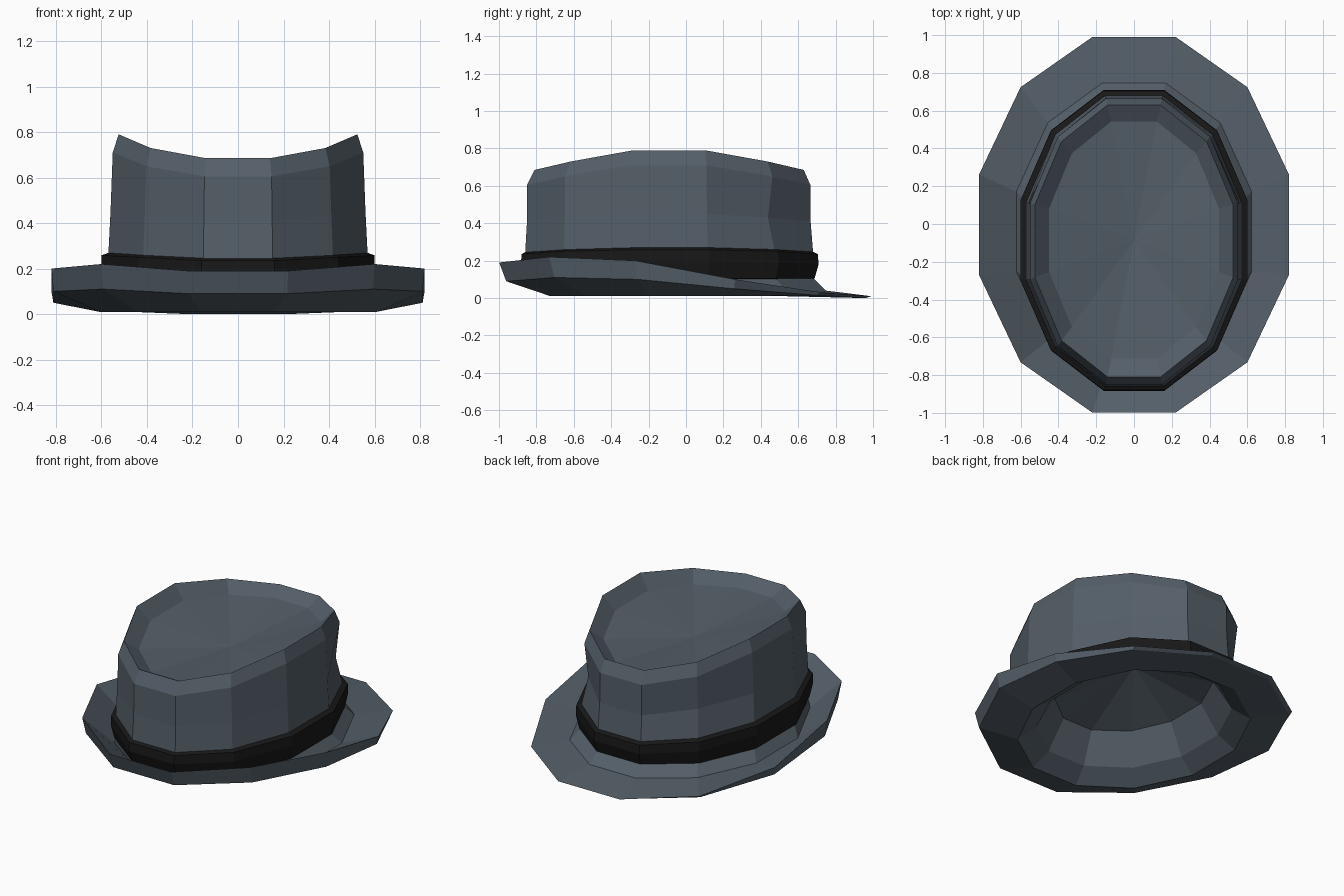
import bpy, bmesh, math

if "Cube" in bpy.data.objects:
    bpy.data.objects.remove(bpy.data.objects["Cube"])

SIDES = 12


def material(name, rgb):
    m = bpy.data.materials.new(name)
    m.diffuse_color = (*rgb, 1)
    m.use_nodes = True
    m.node_tree.nodes["Principled BSDF"].inputs["Base Color"].default_value = m.diffuse_color
    return m


def saddle(front, diagonal, side):
    return (front, diagonal, side, side, diagonal, front)


def ring(bm, rx, ry, cy, z, pinch=1.0):
    # z is one height, or six heights running from the front row to the back row
    # pinch scales the two back diagonal corners
    heights = z if isinstance(z, tuple) else (z,) * 6
    verts = []
    for i in range(SIDES):
        a = math.radians(15 + 30 * i)
        row = min(i, SIDES - 1 - i)
        s = pinch if row == 4 else 1.0
        verts.append(bm.verts.new((s * rx * math.sin(a), cy - s * ry * math.cos(a), heights[row])))
    return verts


def loft(name, rings, mat, start=None, end=None, closed=False):
    bm = bmesh.new()
    loops = [ring(bm, *r) for r in rings]
    pairs = list(zip(loops, loops[1:]))
    if closed:
        pairs.append((loops[-1], loops[0]))
    for a, b in pairs:
        for i in range(SIDES):
            j = (i + 1) % SIDES
            bm.faces.new((a[i], a[j], b[j], b[i]))
    # fan caps towards a centre point
    for point, loop in ((start, loops[0]), (end, loops[-1])):
        if point:
            c = bm.verts.new(point)
            for i in range(SIDES):
                bm.faces.new((loop[i], loop[(i + 1) % SIDES], c))
    bmesh.ops.recalc_face_normals(bm, faces=bm.faces)
    me = bpy.data.meshes.new(name)
    bm.to_mesh(me)
    bm.free()
    me.materials.append(mat)
    ob = bpy.data.objects.new(name, me)
    bpy.context.collection.objects.link(ob)
    return ob


felt = material("slate_felt", (0.09, 0.115, 0.14))
ribbon = material("black_ribbon", (0.009, 0.009, 0.009))

# Hat body: lining, brim underside, curled rim, brim top, crown, dished top
body = [
    (0.41, 0.53, 0.0, 0.27),
    (0.52, 0.64, 0.0, 0.085),
    (0.63, 0.75, 0.0, 0.01),
    (0.84, 0.995, 0.0, (0.09, 0.11, 0.10, 0.05, 0.015, 0.0)),
    (0.849, 1.03, -0.004, (0.19, 0.22, 0.20, 0.10, 0.03, 0.01)),
    (0.645, 0.815, -0.04, (0.065, 0.055, 0.04, 0.04, 0.04, 0.04)),
    (0.59, 0.79, -0.085, 0.11),
    (0.59, 0.797, -0.09, saddle(0.24, 0.25, 0.26)),
    (0.58, 0.785, -0.092, saddle(0.41, 0.43, 0.45), 0.955),
    (0.57, 0.784, -0.0925, saddle(0.605, 0.65, 0.71)),
    (0.543, 0.745, -0.09, saddle(0.685, 0.73, 0.79)),
    (0.465, 0.65, -0.085, saddle(0.635, 0.665, 0.705)),
]
loft("hat_body", body, felt, start=(0, 0, 0.43), end=(0, -0.085, 0.59))

# Hat band: closed bulging strip around the crown
band = [
    (0.585, 0.79, -0.085, 0.10),
    (0.605, 0.80, -0.085, 0.105),
    (0.622, 0.824, -0.087, saddle(0.18, 0.19, 0.20)),
    (0.622, 0.82, -0.087, saddle(0.235, 0.25, 0.258)),
    (0.588, 0.795, -0.088, saddle(0.247, 0.26, 0.27)),
]
loft("hat_band", band, ribbon, closed=True)
